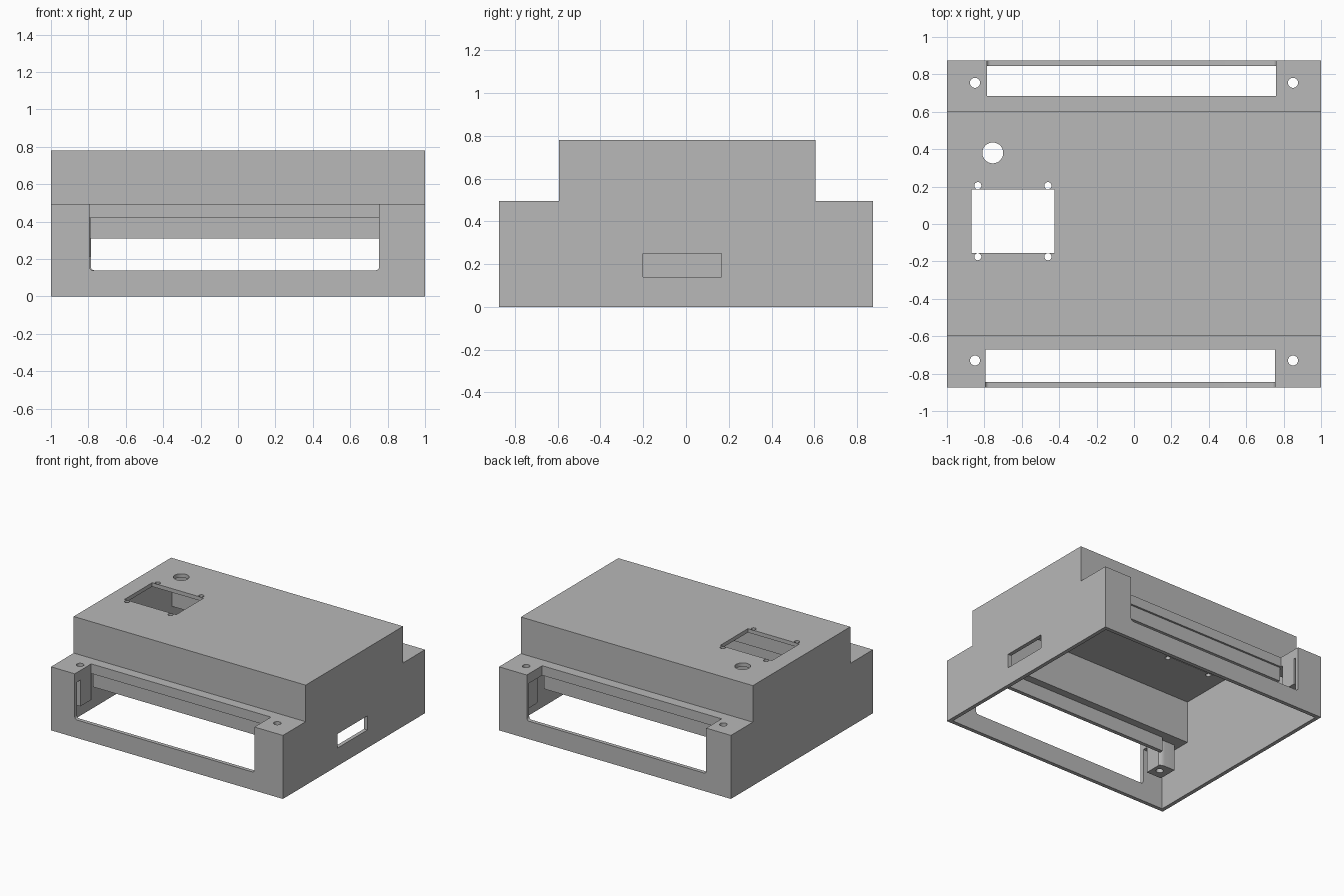
import bpy, bmesh
from mathutils import Matrix

cube = bpy.data.objects.get("Cube")
if cube:
    bpy.data.objects.remove(cube, do_unlink=True)

grey = bpy.data.materials.new("plain grey")
grey.use_nodes = True
grey.diffuse_color = (0.48, 0.48, 0.48, 1)
grey.node_tree.nodes["Principled BSDF"].inputs["Base Color"].default_value = (0.48, 0.48, 0.48, 1)


def finish(name, bm):
    bmesh.ops.recalc_face_normals(bm, faces=bm.faces)
    mesh = bpy.data.meshes.new(name)
    bm.to_mesh(mesh)
    bm.free()
    mesh.materials.append(grey)
    obj = bpy.data.objects.new(name, mesh)
    bpy.context.collection.objects.link(obj)
    return obj


def add_box(bm, x, y, z):
    """Box from (low, high) ranges; returns its vertices."""
    verts = bmesh.ops.create_cube(bm, size=1)["verts"]
    for v in verts:
        for i, (lo, hi) in enumerate((x, y, z)):
            v.co[i] = hi if v.co[i] > 0 else lo
    return verts


def box(name, x, y, z, round_edge=None, radius=0.02):
    """Box whose edges passing the round_edge test are rounded."""
    bm = bmesh.new()
    add_box(bm, x, y, z)
    if round_edge:
        edges = [e for e in bm.edges if round_edge(*e.verts)]
        bmesh.ops.bevel(bm, geom=edges, offset=radius, segments=6, profile=0.5, affect='EDGES')
    return finish(name, bm)


def drill(name, x, y, r, z):
    bm = bmesh.new()
    bmesh.ops.create_cone(bm, cap_ends=True, segments=28, radius1=r, radius2=r, depth=z[1] - z[0],
                          matrix=Matrix.Translation((x, y, sum(z) / 2)))
    return finish(name, bm)


def stepped_block(name, half_x, profile):
    """Side profile in y and z, extruded across x."""
    bm = bmesh.new()
    face = bm.faces.new([bm.verts.new((-half_x, y, z)) for y, z in profile])
    new = bmesh.ops.extrude_face_region(bm, geom=[face])["geom"]
    bmesh.ops.translate(bm, vec=(2 * half_x, 0, 0), verts=[g for g in new if isinstance(g, bmesh.types.BMVert)])
    return finish(name, bm)


def combine(target, tool, operation):
    mod = target.modifiers.new(tool.name, 'BOOLEAN')
    mod.operation = operation
    mod.solver = 'EXACT'
    mod.object = tool
    bpy.context.view_layer.objects.active = target
    bpy.ops.object.modifier_apply(modifier=mod.name)
    bpy.data.objects.remove(tool, do_unlink=True)


# Hollow stepped case, open underneath
DEPTH, SHELF, TOP, WALL = 0.875, 0.495, 0.78, 0.03
FRONT, BACK = -0.595, 0.605
case = stepped_block("case_shell", 1, [
    (-DEPTH, 0), (DEPTH, 0), (DEPTH, SHELF), (BACK, SHELF),
    (BACK, TOP), (FRONT, TOP), (FRONT, SHELF), (-DEPTH, SHELF)])
d, s, t = DEPTH - WALL, 0.42, TOP - WALL
combine(case, stepped_block("hollow", 1 - WALL, [
    (-d, -0.1), (d, -0.1), (d, s), (BACK - WALL, s),
    (BACK - WALL, t), (FRONT + WALL, t), (FRONT + WALL, s), (-d, s)]), 'DIFFERENCE')

# Screw posts hanging from the shelves, inner corner rounded
SCREWS = [(sx * 0.85, y) for sx in (-1, 1) for y in (-0.73, 0.755)]
for px, py in SCREWS:
    sx, sy = (1 if px > 0 else -1), (1 if py > 0 else -1)
    inner = lambda a, b: all((v.co.x - px) * sx < 0 and (v.co.y - py) * sy < 0 for v in (a, b))
    combine(case, box("post", (px - 0.075, px + 0.075), (py - 0.075, py + 0.075),
                      (0.215, 0.45), inner, 0.06), 'UNION')

# Lips hanging behind the two long openings
for y in ((-0.655, -0.625), (0.64, 0.67)):
    combine(case, box("lip", (-0.79, 0.757), y, (0.31, 0.45)), 'UNION')

# Long openings through the shelves and end walls, lower corners rounded
low = lambda a, b: all(v.co.z < 0.2 for v in (a, b)) and abs(a.co.x - b.co.x) < 0.01
combine(case, box("front_opening", (-0.795, 0.755), (-1, -0.672), (0.14, 0.6), low), 'DIFFERENCE')
combine(case, box("back_opening", (-0.787, 0.76), (0.685, 1), (0.14, 0.6), low), 'DIFFERENCE')

# Side slot, display window and drilled holes
combine(case, box("side_slot", (0.9, 1.1), (-0.2, 0.165), (0.14, 0.25)), 'DIFFERENCE')
combine(case, box("window", (-0.87, -0.425), (-0.155, 0.185), (0.7, 0.9)), 'DIFFERENCE')
for x, y in SCREWS:
    combine(case, drill("screw_hole", x, y, 0.027, (0.1, 0.6)), 'DIFFERENCE')
for x in (-0.835, -0.46):
    for y in (-0.175, 0.205):
        combine(case, drill("window_screw_hole", x, y, 0.019, (0.7, 0.9)), 'DIFFERENCE')
combine(case, drill("button_hole", -0.755, 0.38, 0.056, (0.7, 0.9)), 'DIFFERENCE')

# Smooth rounded parts, keep hard edges
bpy.ops.object.select_all(action='DESELECT')
case.select_set(True)
bpy.context.view_layer.objects.active = case
bpy.ops.object.shade_smooth_by_angle()
